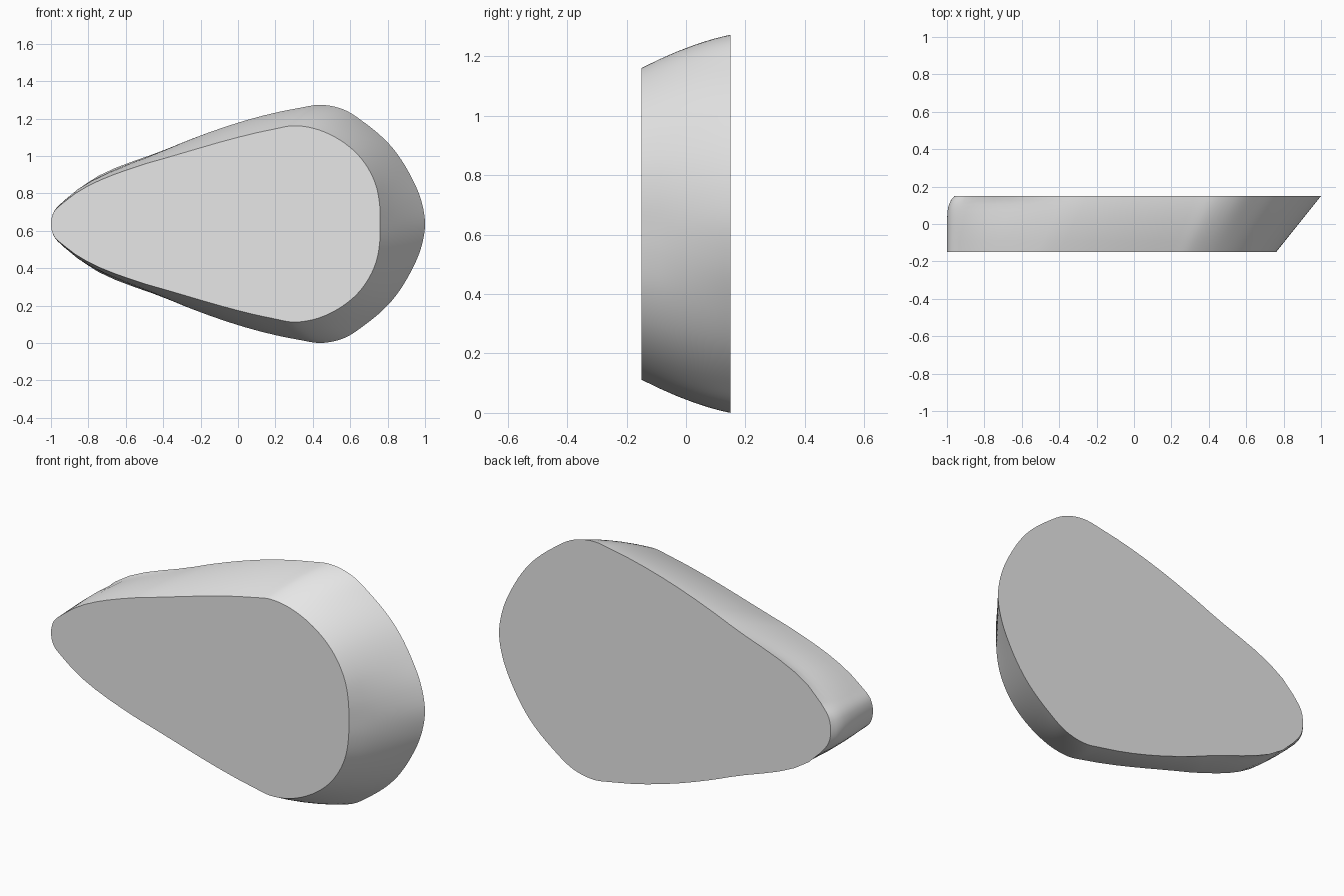
import bpy, bmesh, math

if "Cube" in bpy.data.objects:
    bpy.data.objects.remove(bpy.data.objects["Cube"])

CZ = 0.6365   # height of the mirror line
HALF = 0.15   # half thickness
# Upper half outlines (x, z), tip to blunt end, point by point matched
FRONT = [(-1, CZ), (-.985, .70), (-.93, .753), (-.52, .95), (-.40, .985), (.20, 1.145), (.29, 1.161),
         (.38, 1.153), (.52, 1.10), (.66, .985), (.735, .85), (.758, .73), (.76, CZ)]
BACK = [(-.96, CZ), (-.95, .70), (-.90, .771), (-.36, 1.045), (-.25, 1.09), (.33, 1.257), (.44, 1.273),
        (.56, 1.25), (.68, 1.175), (.82, 1.05), (.92, .90), (.98, .76), (1, CZ)]


def smooth_loop(pts, steps=6):
    """Closed smooth curve through the points, with chord-length tangents."""
    n = len(pts)
    d = [math.dist(pts[i], pts[(i + 1) % n]) for i in range(n)]
    tan = []
    for i in range(n):
        a, b = d[i - 1], d[i]
        p, q, r = pts[i - 1], pts[i], pts[(i + 1) % n]
        tan.append([((q[k] - p[k]) / a * b + (r[k] - q[k]) / b * a) / (a + b) for k in (0, 1)])
    out = []
    for i in range(n):
        j = (i + 1) % n
        for s in range(steps):
            u = s / steps
            h = (2*u**3 - 3*u*u + 1, (u**3 - 2*u*u + u) * d[i], 3*u*u - 2*u**3, (u**3 - u*u) * d[i])
            out.append([h[0]*pts[i][k] + h[1]*tan[i][k] + h[2]*pts[j][k] + h[3]*tan[j][k]
                        for k in (0, 1)])
    return out


def section(t):
    """Outline at depth t: 0 is the front, 1 is the back."""
    half = []
    for i, (f, b) in enumerate(zip(FRONT, BACK)):
        tx = t ** 8 if i < 2 else t ** 3 if i == 2 else t   # rounded-off back of the tip
        x = f[0] + (b[0] - f[0]) * tx
        z = f[1] + (b[1] - f[1]) * t
        z += 0.012 * 4 * t * (1 - t) * (z - CZ) / 0.6       # slight bulge of the flanks
        half.append((x, z))
    lower = [(x, 2 * CZ - z) for x, z in reversed(half[1:-1])]
    return smooth_loop(half + lower)


# Wedge body: lofted between the small front and large back outline
bm = bmesh.new()
rings = []
for t in (0, .2, .4, .6, .75, .85, .93, 1):
    rings.append([bm.verts.new((x, -HALF + 2 * HALF * t, z)) for x, z in section(t)])
for a, b in zip(rings, rings[1:]):
    for i in range(len(a)):
        j = (i + 1) % len(a)
        bm.faces.new((a[i], a[j], b[j], b[i]))
bm.faces.new(rings[0])
bm.faces.new(rings[-1])
bmesh.ops.recalc_face_normals(bm, faces=bm.faces)

mesh = bpy.data.meshes.new("teardrop_wedge")
bm.to_mesh(mesh)
bm.free()
body = bpy.data.objects.new("teardrop_wedge", mesh)
bpy.context.collection.objects.link(body)

grey = bpy.data.materials.new("light grey")
grey.diffuse_color = (0.8, 0.8, 0.8, 1)
grey.use_nodes = True
grey.node_tree.nodes["Principled BSDF"].inputs["Base Color"].default_value = grey.diffuse_color
mesh.materials.append(grey)

bpy.context.view_layer.objects.active = body
body.select_set(True)
bpy.ops.object.shade_smooth_by_angle(angle=math.radians(30))
